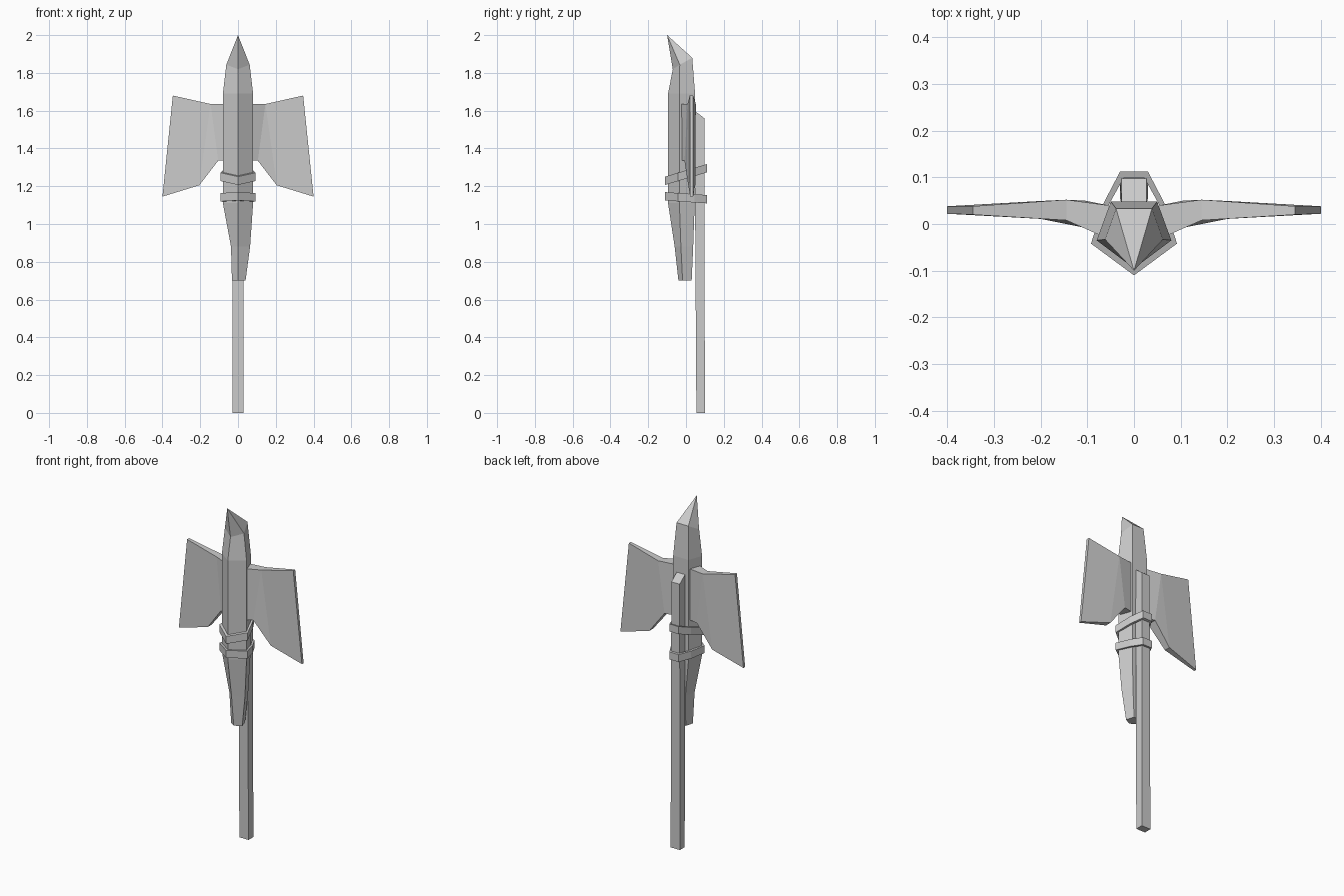
import bpy
import bmesh

cube = bpy.data.objects.get("Cube")
if cube:
    bpy.data.objects.remove(cube, do_unlink=True)

GREY = (0.6, 0.6, 0.6, 1)
grey = bpy.data.materials.new("plain_grey")
grey.use_nodes = True
grey.diffuse_color = GREY
grey.node_tree.nodes["Principled BSDF"].inputs["Base Color"].default_value = GREY


def finish(name, bm):
    bmesh.ops.recalc_face_normals(bm, faces=bm.faces)
    mesh = bpy.data.meshes.new(name)
    bm.to_mesh(mesh)
    bm.free()
    mesh.materials.append(grey)
    obj = bpy.data.objects.new(name, mesh)
    bpy.context.collection.objects.link(obj)
    return obj


def bridge(bm, a, b):
    n = len(a)
    for i in range(n):
        bm.faces.new((a[i], a[(i + 1) % n], b[(i + 1) % n], b[i]))


def loft(name, rings, apex=None):
    """Skin a stack of equal rings, ending in a cap or a point."""
    bm = bmesh.new()
    loops = [[bm.verts.new(p) for p in ring] for ring in rings]
    for a, b in zip(loops, loops[1:]):
        bridge(bm, a, b)
    bm.faces.new(loops[0])
    if apex:
        tip = bm.verts.new(apex)
        top = loops[-1]
        for i in range(len(top)):
            bm.faces.new((top[i], top[(i + 1) % len(top)], tip))
    else:
        bm.faces.new(loops[-1])
    return finish(name, bm)


# Five-sided body: left width, right width, front y, side y, back y, back half width, z
def body_ring(left, right, front, side, back, z, dz_side=0, dz_back=0):
    return [(0, front, z), (left, side, z + dz_side),
            (left * 0.62, back, z + dz_back),
            (-right * 0.62, back, z + dz_back), (-right, side, z + dz_side)]


loft("rocket_body", [
    body_ring(0.04, 0.032, -0.04, -0.018, 0.03, 0.7),
    body_ring(0.064, 0.037, -0.06, -0.027, 0.038, 0.88),
    body_ring(0.08, 0.08, -0.095, -0.035, 0.046, 1.11),
    body_ring(0.08, 0.08, -0.095, -0.035, 0.048, 1.69),
    body_ring(0.062, 0.062, -0.07, -0.033, 0.033, 1.82, 0.023, 0.06),
], apex=(0, -0.1, 2))

# Long square stick with a slanted top
loft("guide_stick", [
    [(-0.03, 0.055, 0), (0.03, 0.055, 0), (0.03, 0.1, 0), (-0.03, 0.1, 0)],
    [(-0.027, 0.045, 1.6), (0.027, 0.045, 1.6), (0.027, 0.097, 1.56), (-0.027, 0.097, 1.56)],
])

# Wing outline: x, z, front y, back y
OUTLINE = [
    (0.055, 1.635, -0.032, 0.04), (0.145, 1.635, 0.008, 0.052),
    (0.345, 1.68, 0.02, 0.038), (0.4, 1.145, 0.022, 0.038),
    (0.205, 1.205, 0.012, 0.049), (0.105, 1.335, -0.008, 0.05),
    (0.055, 1.335, -0.032, 0.04),
]
PANELS = [(0, 1, 5, 6), (1, 4, 5), (1, 2, 3, 4)]
for name, s in (("left_wing", 1), ("right_wing", -1)):
    bm = bmesh.new()
    front = [bm.verts.new((s * x, f, z)) for x, z, f, b in OUTLINE]
    back = [bm.verts.new((s * x, b, z)) for x, z, f, b in OUTLINE]
    for side in (front, back):
        for panel in PANELS:
            bm.faces.new([side[i] for i in panel])
    bridge(bm, front, back)
    finish(name, bm)


# Straps wrapped around body and stick
def mirrored(half):
    return half + [(-x, y) for x, y in reversed(half) if x > 0]


OUTER = mirrored([(0, -0.11), (0.092, -0.042), (0.065, 0.045), (0.03, 0.112)])
INNER = mirrored([(0, -0.095), (0.078, -0.036), (0.053, 0.043), (0.022, 0.099)])


def strap(name, z, slope, height=0.044):
    bm = bmesh.new()
    loops = []
    for ring, h in ((OUTER, -1), (OUTER, 1), (INNER, 1), (INNER, -1)):
        loops.append([bm.verts.new((x, y, z + slope * y + h * height / 2)) for x, y in ring])
    for i in range(4):
        bridge(bm, loops[i], loops[(i + 1) % 4])
    finish(name, bm)


strap("upper_strap", 1.262, 0.3)
strap("lower_strap", 1.139, -0.07)
